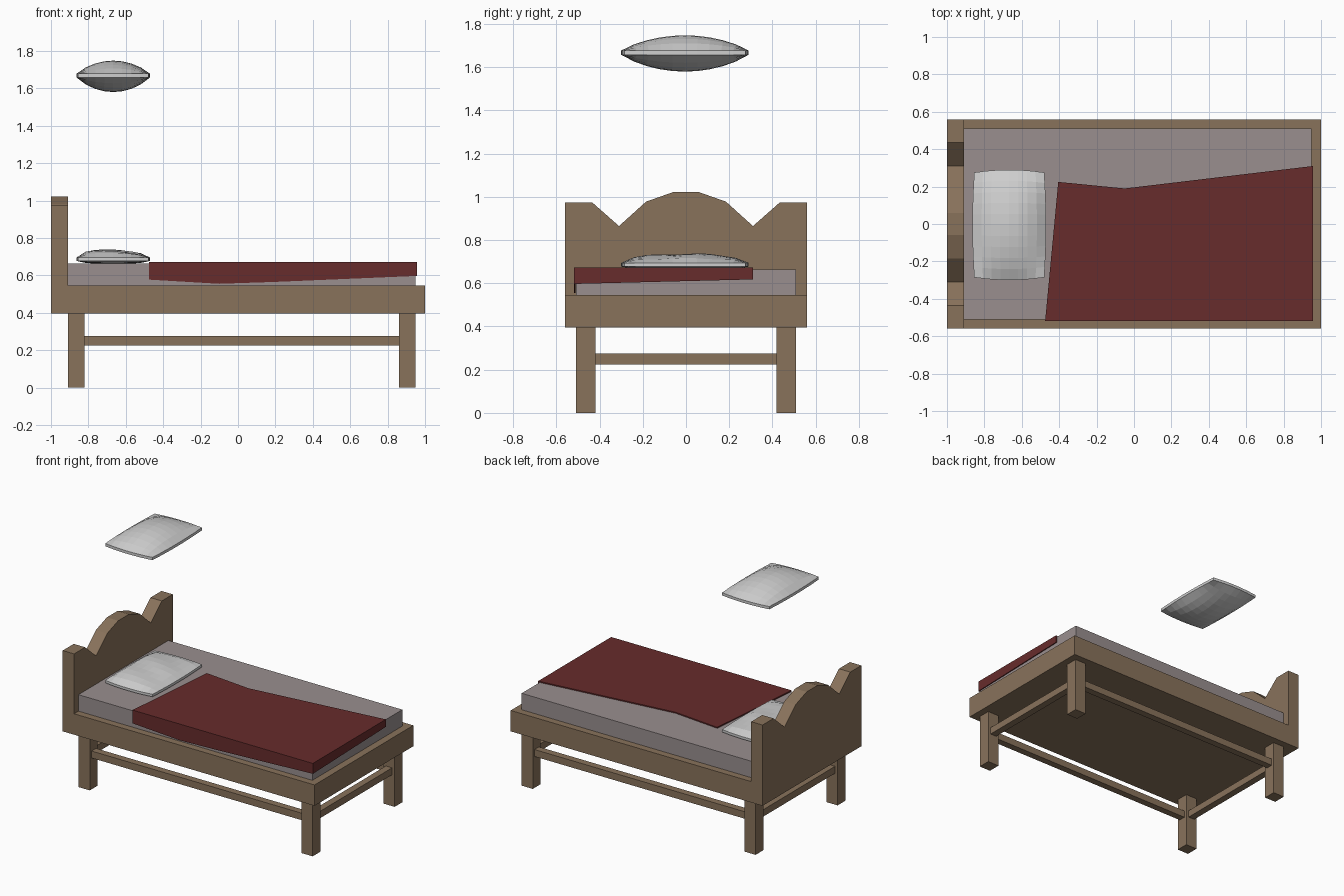
import bpy, bmesh, math
from mathutils import Vector

if "Cube" in bpy.data.objects:
    bpy.data.objects.remove(bpy.data.objects["Cube"])


def material(name, rgb):
    m = bpy.data.materials.new(name)
    m.diffuse_color = (*rgb, 1)
    m.use_nodes = True
    m.node_tree.nodes["Principled BSDF"].inputs["Base Color"].default_value = m.diffuse_color
    return m


WOOD = material("brown wood", (0.25, 0.17, 0.105))
SHEET = material("grey sheet", (0.32, 0.275, 0.275))
RED = material("dark red cloth", (0.135, 0.025, 0.025))
WHITE = material("white cloth", (0.62, 0.62, 0.62))


def finish(name, bm, mat):
    bmesh.ops.recalc_face_normals(bm, faces=bm.faces)
    me = bpy.data.meshes.new(name)
    bm.to_mesh(me)
    bm.free()
    me.materials.append(mat)
    ob = bpy.data.objects.new(name, me)
    bpy.context.collection.objects.link(ob)
    return ob


def box(name, lo, hi, mat):
    bm = bmesh.new()
    bmesh.ops.create_cube(bm, size=1)
    for v in bm.verts:
        v.co = Vector([(a + b) / 2 + c * (b - a) for a, b, c in zip(lo, hi, v.co)])
    return finish(name, bm, mat)


def slab(name, pts, push, mat):
    """Polygon extruded along a vector."""
    bm = bmesh.new()
    f = bm.faces.new([bm.verts.new(p) for p in pts])
    r = bmesh.ops.extrude_face_region(bm, geom=[f], use_keep_orig=True)
    bmesh.ops.translate(bm, vec=push,
                        verts=[g for g in r["geom"] if isinstance(g, bmesh.types.BMVert)])
    return finish(name, bm, mat)


def pillow(name, rim_lo, rim_hi, up, down, power, skew=0.0, ripple=0.0, nx=8, ny=10):
    """Two bulging grids joined by a narrow rim."""
    bm = bmesh.new()

    def layer(z, h, sk, rp):
        rows = []
        for i in range(nx + 1):
            u = 2 * i / nx - 1
            row = []
            for j in range(ny + 1):
                v = 2 * j / ny - 1
                x = -0.667 + 0.197 * u * (1 - 0.05 * v * v)
                y = -0.005 + 0.295 * v * (1 - 0.05 * u * u)
                b = (max(0, 1 - u * u) * max(0, 1 - v * v)) ** power
                wave = rp * b * math.sin(7 * v + 2 * u)
                row.append(bm.verts.new((x, y, z + h * b * (1 - sk * u) + wave)))
            rows.append(row)
        for i in range(nx):
            for j in range(ny):
                bm.faces.new((rows[i][j], rows[i + 1][j], rows[i + 1][j + 1], rows[i][j + 1]))
        return ([rows[i][0] for i in range(nx)] + [rows[nx][j] for j in range(ny)]
                + [rows[i][ny] for i in range(nx, 0, -1)] + [rows[0][j] for j in range(ny, 0, -1)])

    a = layer(rim_lo, -down, 0, 0)
    b = layer(rim_hi, up, skew, ripple)
    for k in range(len(a)):
        n = (k + 1) % len(a)
        bm.faces.new((a[k], a[n], b[n], b[k]))
    return finish(name, bm, WHITE)


# Frame with legs and stretchers
box("bed_frame", (-0.95, -0.56, 0.395), (1, 0.56, 0.545), WOOD)
for end, x in (("head", -0.91), ("foot", 0.86)):
    for side, s in (("front", -1), ("back", 1)):
        ys = sorted((0.42 * s, 0.51 * s))
        box(f"{side}_{end}_leg", (x, ys[0], 0), (x + 0.09, ys[1], 0.40), WOOD)
    box(f"{end}_stretcher", (x + 0.02, -0.43, 0.225), (x + 0.07, 0.43, 0.275), WOOD)
for side, y in (("front", -0.465), ("back", 0.465)):
    box(f"{side}_stretcher", (-0.83, y - 0.025, 0.225), (0.87, y + 0.025, 0.275), WOOD)

# Headboard with mirrored scalloped profile
half = [(0.06, 1.022), (0.185, 0.978), (0.31, 0.865), (0.435, 0.975), (0.56, 0.975), (0.56, 0.395)]
outline = half + [(-y, z) for y, z in reversed(half)]
slab("headboard", [(-1, y, z) for y, z in outline], (0.09, 0, 0), WOOD)

# Mattress
box("mattress", (-0.91, -0.51, 0.54), (0.948, 0.51, 0.663), SHEET)

# Blanket: top sheet, front drape and foot drape
T = 0.672
slab("blanket_top", [(-0.475, -0.518, T), (0.957, -0.518, T), (0.957, 0.31, T),
                     (-0.05, 0.19, T), (-0.405, 0.225, T)], (0, 0, -0.008), RED)
slab("blanket_front_drape", [(-0.475, -0.518, T), (-0.475, -0.518, 0.577), (-0.1, -0.518, 0.555),
                             (0.2, -0.518, 0.565), (0.957, -0.518, 0.597),
                             (0.957, -0.518, T)], (0, 0.007, 0), RED)
slab("blanket_foot_drape", [(0.957, -0.518, T), (0.957, -0.518, 0.597), (0.957, 0.31, 0.618),
                            (0.957, 0.31, T)], (-0.007, 0, 0), RED)

# Pillows: one resting on the bed, one floating above it
pillow("resting_pillow", 0.677, 0.695, 0.040, 0.016, 0.5, skew=0.3, ripple=0.004)
pillow("floating_pillow", 1.658, 1.678, 0.070, 0.078, 0.9)
